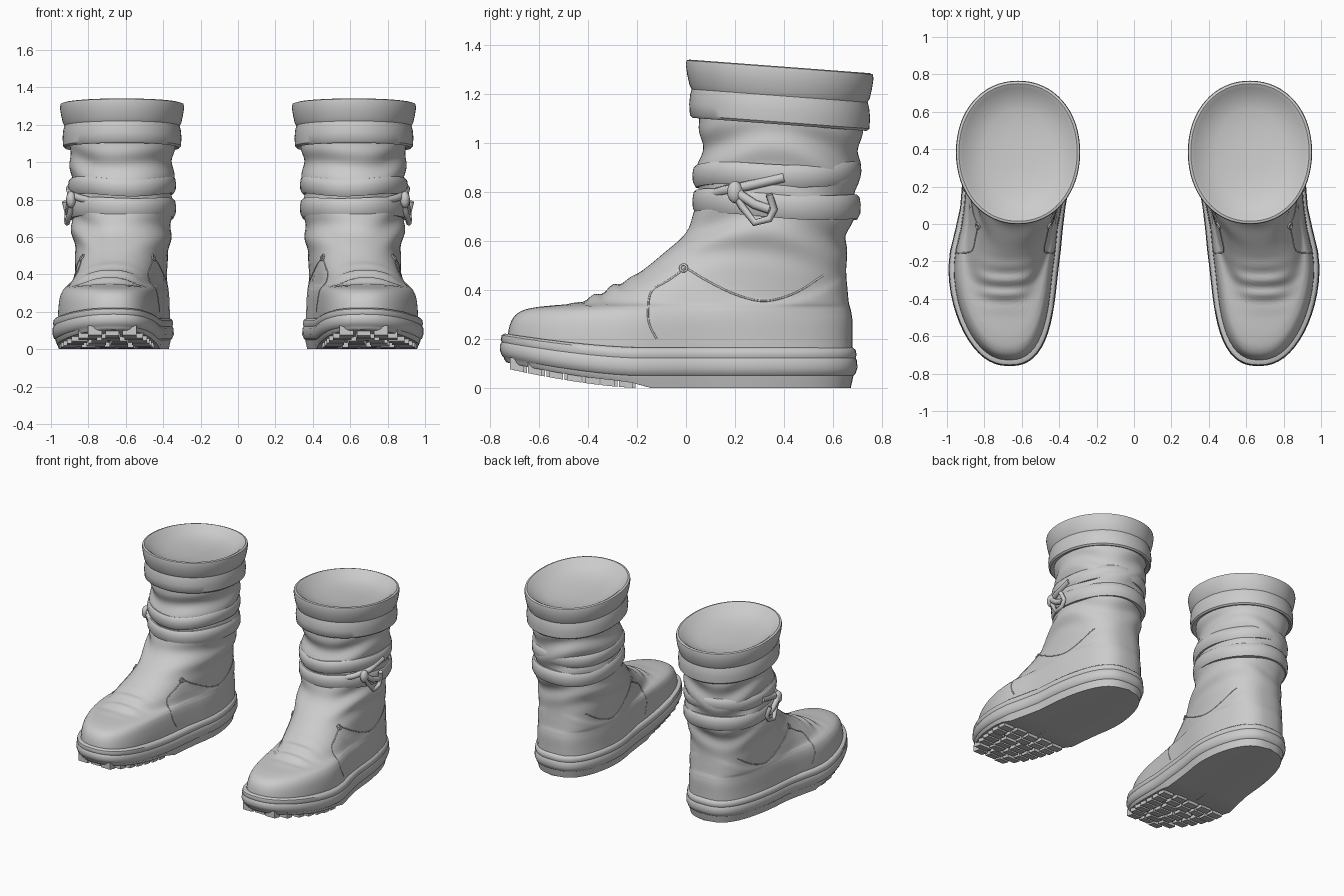
import bpy, bmesh
from math import sin, cos, pi, exp, copysign
from mathutils import Vector
from mathutils.bvhtree import BVHTree

if "Cube" in bpy.data.objects:
    bpy.data.objects.remove(bpy.data.objects["Cube"])

SEG = 64
grey = bpy.data.materials.new("plain grey")
grey.use_nodes = True
grey.diffuse_color = (0.6, 0.6, 0.6, 1)
grey.node_tree.nodes["Principled BSDF"].inputs["Base Color"].default_value = (0.6, 0.6, 0.6, 1)
meshes = []


def ease(v):
    v = max(0.0, min(1.0, v))
    return v * v * (3 - 2 * v)


def centre_x(y, z):
    spread = 0.6 if y < -0.3 else 0.38
    return 0.62 + 0.08 * exp(-((y + 0.3) / spread) ** 2) * ease((0.75 - z) / 0.5)


def ring(z, yf, yb, wf, wb, out=0.0, slope=0.0, wave=0.0, fold=0.0):
    """Egg-shaped outline from front yf to back yb with half widths wf and wb."""
    pts = []
    low = ease((0.8 - z) / 0.6)
    for i in range(SEG):
        a = 2 * pi * i / SEG
        c, s = cos(a), sin(a)
        n = 2.1 + low * (0.3 + 0.15 * (1 + c))
        u = copysign(abs(c) ** (2 / n), c)
        v = copysign(abs(s) ** (2 / n), s)
        o = out + fold * sin(z * 36 + 1.6 * sin(2 * a + 1) + sin(3 * a))
        y = (yf + yb) / 2 + u * ((yb - yf) / 2 + o)
        waist = 1 - 0.06 * low * exp(-((y - 0.06) / 0.15) ** 2)
        half = (wf + (wb - wf) * (1 + u) / 2 + o) * waist
        pts.append(Vector((centre_x(y, z) + v * half, y,
                           z + slope * y + wave * sin(3 * a + 1))))
    return pts


def finish(ob):
    ob.data.materials.append(grey)
    mod = ob.modifiers.new("pair", 'MIRROR')
    mod.use_mirror_merge = False
    return ob


def add_mesh(name, bm):
    bmesh.ops.recalc_face_normals(bm, faces=bm.faces)
    me = bpy.data.meshes.new(name)
    bm.to_mesh(me)
    ob = bpy.data.objects.new(name, me)
    bpy.context.collection.objects.link(ob)
    meshes.append(ob)
    finish(ob)


def loft(name, rings):
    bm = bmesh.new()
    loops = [[bm.verts.new(p) for p in r] for r in rings]
    for a, b in zip(loops, loops[1:]):
        for i in range(SEG):
            j = (i + 1) % SEG
            bm.faces.new((a[i], a[j], b[j], b[i]))
    bm.faces.new(loops[0])
    bm.faces.new(loops[-1])
    add_mesh(name, bm)
    return bm


def spline(rows, steps):
    """Catmull-Rom resampling of a list of rows."""
    out = []
    for i in range(len(rows) - 1):
        p = [rows[max(0, min(len(rows) - 1, i + k))] for k in (-1, 0, 1, 2)]
        for k in range(steps):
            t = k / steps
            out.append([b + 0.5 * t * (c - a + t * (2 * a - 5 * b + 4 * c - d + t * (3 * (b - c) + d - a)))
                        for a, b, c, d in zip(*p)])
    return out + [list(rows[-1])]


def tube(name, pts, radius, cyclic=False):
    cu = bpy.data.curves.new(name, 'CURVE')
    cu.dimensions = '3D'
    cu.bevel_depth = radius
    cu.bevel_resolution = 2
    cu.use_fill_caps = True
    sp = cu.splines.new('POLY')
    sp.points.add(len(pts) - 1)
    for q, p in zip(sp.points, pts):
        q.co = (*p, 1)
    sp.use_cyclic_u = cyclic
    ob = bpy.data.objects.new(name, cu)
    bpy.context.collection.objects.link(ob)
    finish(ob)


# Leather upper: height, front, back, front half width, back half width
profile = [
    (0.12, -0.73, 0.68, 0.27, 0.275), (0.20, -0.73, 0.68, 0.27, 0.27),
    (0.27, -0.715, 0.68, 0.26, 0.27), (0.31, -0.68, 0.675, 0.245, 0.27),
    (0.33, -0.61, 0.67, 0.23, 0.27), (0.35, -0.44, 0.665, 0.22, 0.27),
    (0.40, -0.33, 0.66, 0.215, 0.27), (0.46, -0.21, 0.655, 0.22, 0.27),
    (0.54, -0.1, 0.655, 0.23, 0.27), (0.62, -0.02, 0.66, 0.25, 0.275),
    (0.70, 0.035, 0.68, 0.265, 0.275), (0.82, 0.045, 0.7, 0.272, 0.272),
    (0.92, 0.05, 0.71, 0.272, 0.272), (1.0, 0.065, 0.71, 0.272, 0.275),
    (1.08, 0.055, 0.72, 0.278, 0.285), (1.17, 0.05, 0.71, 0.27, 0.27)]
rings = []
for row in spline(profile, 7):
    z = row[0]
    folds = 0.009 * ease((z - 0.45) / 0.2) * ease((1.15 - z) / 0.15)
    r = ring(*row, fold=folds)
    for p in r:
        # Flex creases across the instep
        side = p.x - centre_x(p.y, z)
        window = exp(-((p.y + 0.33) / 0.1) ** 2 - (side / 0.16) ** 4) * ease((z - 0.25) / 0.08)
        p.z += 0.01 * window * sin(2 * pi * (p.y - 0.8 * side ** 2) / 0.08)
        # Raised heel counter
        line = 0.365 + 1.1 * (p.y - 0.33) ** 2
        p.x += copysign(0.008 * ease((line - z) / 0.04) * ease(p.y / 0.1), p.x - 0.62)
    rings.append(r)
upper = loft("boot_upper", rings)
tree = BVHTree.FromBMesh(upper)


def on_side(y, z, gap, inner=False):
    start, way = (Vector((0, y, z)), 1) if inner else (Vector((2, y, z)), -1)
    hit = tree.ray_cast(start, Vector((way, 0, 0)))[0]
    x = hit.x if hit else centre_x(y, z)
    return Vector((x - way * gap, y, z))


# Sole with rounded midsole bands and toe spring
def spring(y):
    return 0.085 * max(0, (-0.2 - y) / 0.56) ** 1.5


def sole_ring(z, out, width=1.0):
    r = ring(z, -0.745, 0.685, 0.285 * width, 0.285 * width, out=out * width)
    for p in r:
        recess = 0.025 * ease((-0.2 - p.y) / 0.03) if z < 0.03 else 0
        p.z += spring(p.y) * (1 - 1.8 * z) + recess
    return r


sole_rows = [(0, -0.015, 0.02), (0, -0.012), (0.04, -0.003), (0.05, -0.001), (0.055, 0.006),
             (0.08, 0.015), (0.11, 0.014), (0.122, 0.008), (0.135, 0.012),
             (0.155, 0.008), (0.165, -0.004), (0.167, -0.035)]
loft("sole", [sole_ring(*row) for row in sole_rows])

# Tread blocks under the forefoot, staggered in rows
bm = bmesh.new()
for row in range(7):
    y = -0.69 + row * 0.074
    u = abs((y + 0.03) / 0.725)
    half = 0.27 * (1 - u ** 2.4) ** (1 / 2.4)
    count = max(2, round(half / 0.055))
    pitch = 2 * half / count
    for k in range(count):
        x = centre_x(y, 0) - half + (k + 0.5) * pitch
        made = bmesh.ops.create_cube(bm, size=1)["verts"]
        for v in made:
            v.co = Vector((x + v.co.x * pitch * 0.8, y + v.co.y * 0.057 + 0.012 * (k % 2), v.co.z * 0.05))
            v.co.z += 0.025 + spring(v.co.y)
add_mesh("tread_blocks", bm)

# Folded cuff with a rolled lip and a shallow hollow top
cuff_rows = [(1.12, -0.035), (1.105, 0.004), (1.115, 0.014), (1.16, 0.017), (1.2, 0.013),
             (1.222, 0.007), (1.24, 0.016), (1.28, 0.025), (1.32, 0.031), (1.338, 0.028),
             (1.342, 0.015), (1.33, -0.005), (1.3, -0.04), (1.275, -0.12), (1.265, -0.2), (1.26, -0.28)]
loft("cuff", [ring(z, 0.03, 0.735, 0.3, 0.302, out=o, slope=-0.075) for z, o in cuff_rows])


# Two wrapped straps
def strap(name, low, high, slope, wave):
    rows = [(0, -0.03), (0, 0), (0.25, 0.012), (0.6, 0.014), (0.9, 0.009), (1, 0), (1, -0.03)]
    loft(name, [ring(low + (high - low) * t, 0.04, 0.7, 0.275, 0.275, out=o, slope=slope, wave=wave)
                for t, o in rows])


strap("upper_strap", 0.825, 0.915, 0.005, 0.008)
strap("lower_strap", 0.715, 0.815, -0.045, 0.006)

# Knot and hanging loop on the outer side
tube("strap_loop", [on_side(y, z, 0.03) for y, z in
     [(0.2, 0.79), (0.23, 0.74), (0.28, 0.675), (0.34, 0.69), (0.36, 0.73), (0.34, 0.79)]], 0.015)
tube("strap_tail", [on_side(y, z, 0.025) for y, z in
     [(0.2, 0.83), (0.22, 0.79), (0.28, 0.75), (0.34, 0.73)]], 0.02)
tube("strap_end", [on_side(y, z, 0.014) for y, z in
     [(0.07, 0.78), (0.15, 0.805), (0.25, 0.825), (0.4, 0.86)]], 0.02)
bm = bmesh.new()
bmesh.ops.create_uvsphere(bm, u_segments=16, v_segments=10, radius=1)
spot = on_side(0.2, 0.8, 0.03)
for v in bm.verts:
    v.co = spot + Vector((v.co.x * 0.026, v.co.y * 0.032, v.co.z * 0.045))
add_mesh("strap_knot", bm)

# Stitched panel seams and lace eyelets on both sides
for side, inner in (("outer", False), ("inner", True)):
    paths = {"heel_seam": [(0.0, 0.49), (0.1, 0.43), (0.22, 0.375), (0.33, 0.355), (0.45, 0.39), (0.56, 0.46)],
             "vamp_seam": [(0.0, 0.49), (-0.07, 0.44), (-0.14, 0.395), (-0.155, 0.32), (-0.15, 0.26), (-0.12, 0.2)]}
    for name, path in paths.items():
        tube(side + "_" + name, [on_side(y, z, -0.001, inner) for y, z in spline(path, 4)], 0.004)
    ring_pts = [on_side(-0.01 + 0.014 * cos(k * pi / 5), 0.49 + 0.014 * sin(k * pi / 5), 0.005, inner)
                for k in range(10)]
    tube(side + "_eyelet", ring_pts, 0.005, True)

# Smooth shading with crisp edges
bpy.ops.object.select_all(action='DESELECT')
for ob in meshes:
    ob.select_set(True)
bpy.context.view_layer.objects.active = meshes[0]
bpy.ops.object.shade_smooth_by_angle(angle=0.7)
